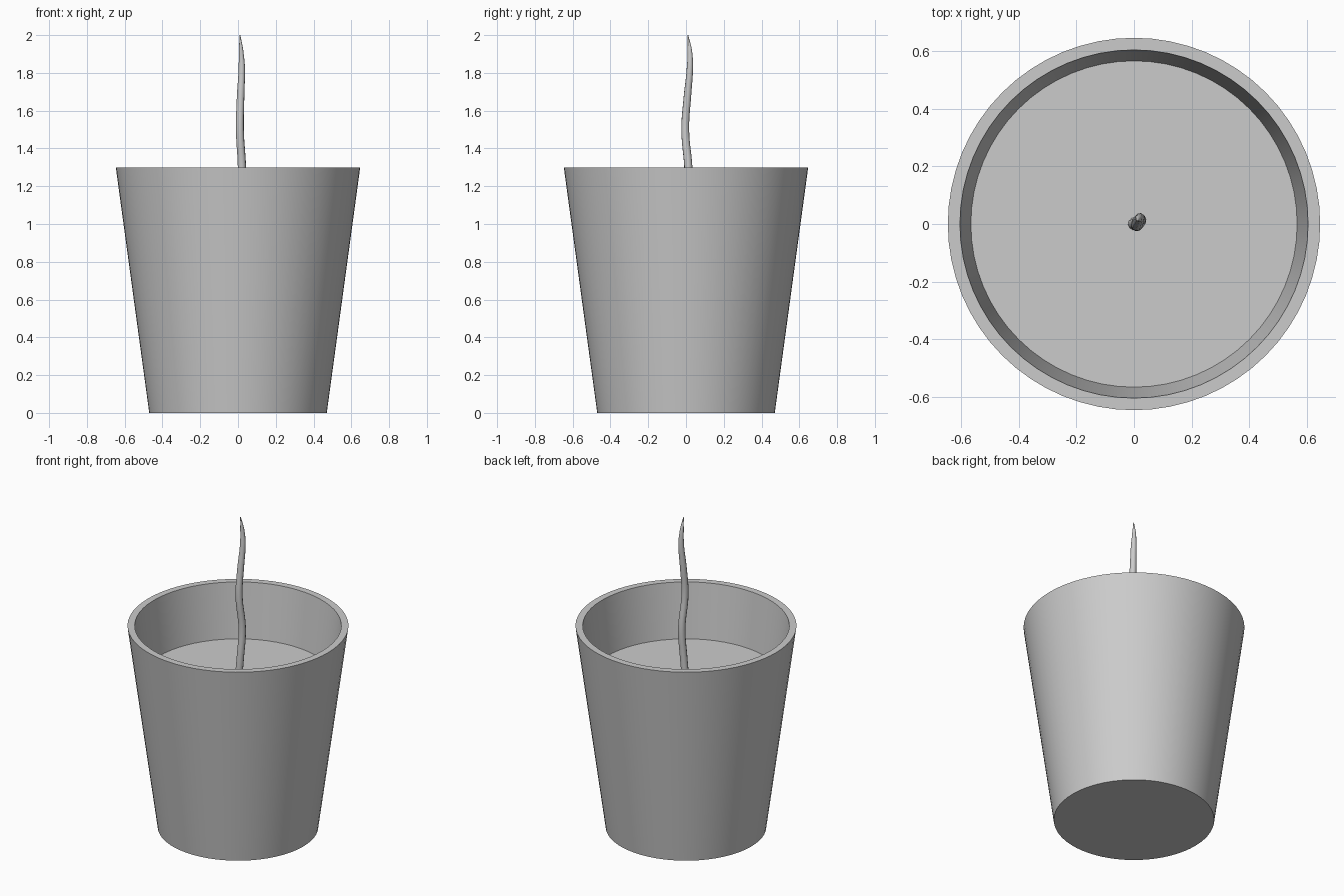
import bpy
import math

if "Cube" in bpy.data.objects:
    bpy.data.objects.remove(bpy.data.objects["Cube"])


def select_only(obj):
    bpy.ops.object.select_all(action='DESELECT')
    obj.select_set(True)
    bpy.context.view_layer.objects.active = obj


def lathe(name, profile, sides=64):
    """Spin an (r, z) profile around z; end rings are capped with n-gons."""
    verts, faces = [], []
    for r, z in profile:
        for i in range(sides):
            a = 2 * math.pi * i / sides
            verts.append((r * math.cos(a), r * math.sin(a), z))
    for k in range(len(profile) - 1):
        for i in range(sides):
            j = (i + 1) % sides
            a, b = k * sides, (k + 1) * sides
            faces.append((a + i, a + j, b + j, b + i))
    last = (len(profile) - 1) * sides
    faces.append(tuple(reversed(range(sides))))
    faces.append(tuple(range(last, last + sides)))
    mesh = bpy.data.meshes.new(name)
    mesh.from_pydata(verts, [], faces)
    obj = bpy.data.objects.new(name, mesh)
    bpy.context.collection.objects.link(obj)
    select_only(obj)
    bpy.ops.object.shade_smooth_by_angle(angle=math.radians(30))
    return obj


# Tapered cup with wall thickness, and the wax fill inside it
FILL_Z = 0.95
lathe("cup", [(0.47, 0), (0.647, 1.30), (0.605, 1.30), (0.567, FILL_Z), (0.469, 0.05)])
lathe("wax_fill", [(0.469, 0.05), (0.567, FILL_Z)])

# Wavy wick tapering to a point: x, y, z, radius
path = [(0.0, 0.0, 0.93, 0.022), (0.013, 0.006, 1.10, 0.022),
        (0.021, 0.013, 1.28, 0.022), (0.010, -0.004, 1.50, 0.021),
        (0.014, 0.008, 1.68, 0.020), (0.020, 0.021, 1.83, 0.017),
        (0.016, 0.020, 1.92, 0.012), (0.011, 0.010, 2.0, 0.002)]
curve = bpy.data.curves.new("wick_path", 'CURVE')
curve.dimensions = '3D'
curve.bevel_depth = 1.0
curve.bevel_resolution = 3
curve.use_fill_caps = True
curve.resolution_u = 6
spline = curve.splines.new('BEZIER')
spline.bezier_points.add(len(path) - 1)
for p, (x, y, z, r) in zip(spline.bezier_points, path):
    p.co = (x, y, z)
    p.radius = r
    p.handle_left_type = p.handle_right_type = 'AUTO'
wick = bpy.data.objects.new("wick", curve)
bpy.context.collection.objects.link(wick)
select_only(wick)
bpy.ops.object.convert(target='MESH')
bpy.ops.object.shade_smooth_by_angle(angle=math.radians(40))
